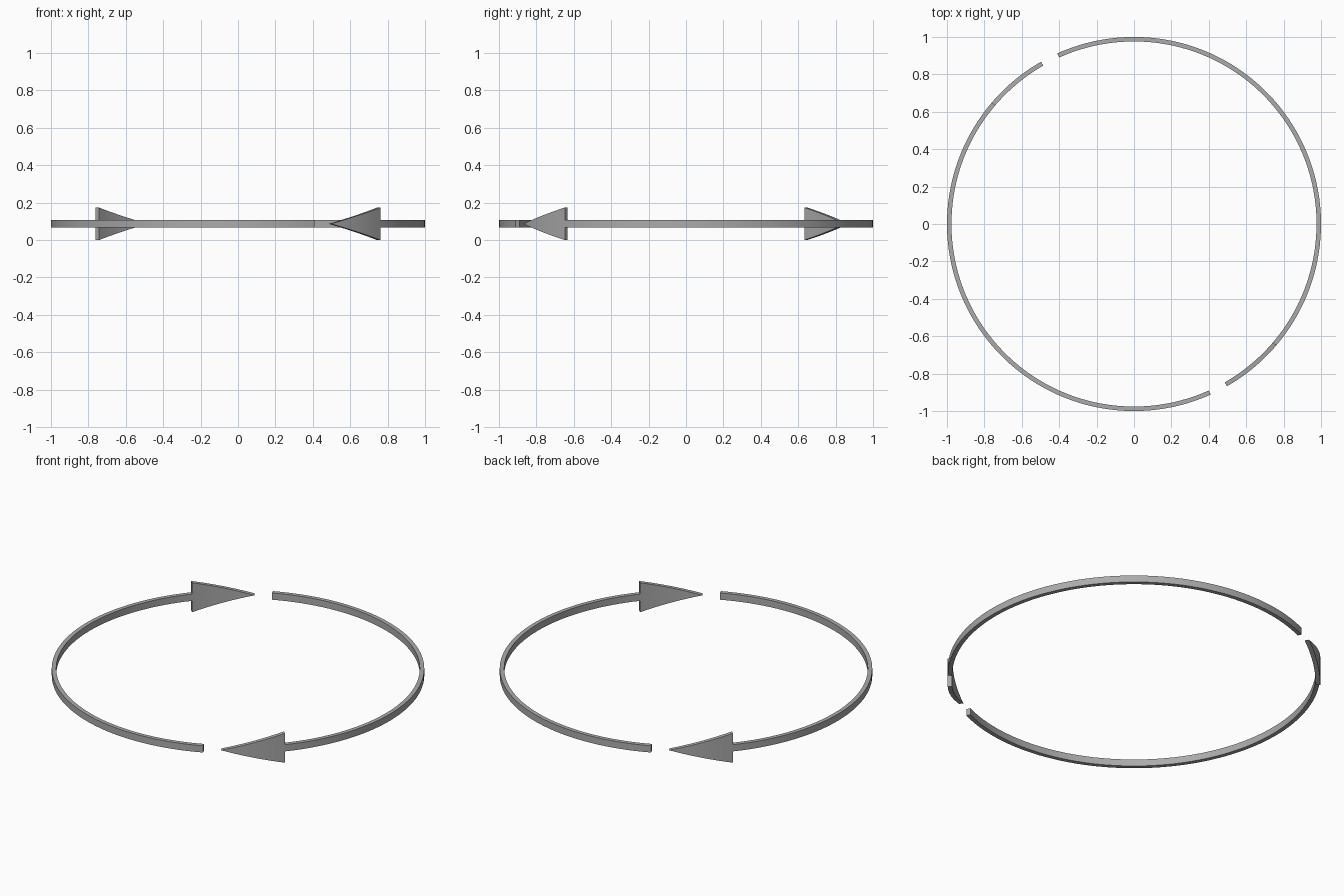
import bpy, bmesh
from math import cos, sin, radians

if "Cube" in bpy.data.objects:
    bpy.data.objects.remove(bpy.data.objects["Cube"])

R_OUT, R_IN = 1.0, 0.976      # curved band radii
ZC = 0.087                    # mid height
SHAFT_H, HEAD_H = 0.02, 0.087 # half heights
BASE, TIP, TAIL = -40.4, -60.2, 114.2

grey = bpy.data.materials.new("dark_grey")
grey.diffuse_color = (0.41, 0.41, 0.41, 1)
grey.use_nodes = True
grey.node_tree.nodes["Principled BSDF"].inputs["Base Color"].default_value = grey.diffuse_color


def curved_bar(name, a0, a1, h0, h1, steps, turn, cap_start=True):
    """Sweep a rectangular section round the circle, half height going h0 to h1."""
    bm = bmesh.new()
    rings = []
    for i in range(steps + 1):
        t = i / steps
        a = radians(a0 + (a1 - a0) * t + turn)
        h = h0 + (h1 - h0) * t
        rings.append([bm.verts.new((r * cos(a), r * sin(a), ZC + s * h))
                      for r, s in ((R_IN, -1), (R_OUT, -1), (R_OUT, 1), (R_IN, 1))])
    for p, q in zip(rings, rings[1:]):
        for k in range(4):
            n = (k + 1) % 4
            bm.faces.new((p[k], p[n], q[n], q[k]))
    if cap_start:
        bm.faces.new(rings[0])
    if h1 > 0:
        bm.faces.new(rings[-1])
    # merge the pointed tip into a single edge
    bmesh.ops.remove_doubles(bm, verts=bm.verts, dist=1e-5)
    bmesh.ops.recalc_face_normals(bm, faces=bm.faces)
    for f in bm.faces:
        f.smooth = True
    me = bpy.data.meshes.new(name)
    bm.to_mesh(me)
    bm.free()
    me.set_sharp_from_angle(angle=radians(30))
    me.materials.append(grey)
    ob = bpy.data.objects.new(name, me)
    bpy.context.collection.objects.link(ob)


# Two identical curved arrows, half a turn apart
for label, turn in (("front", 0), ("back", 180)):
    curved_bar(f"{label}_arrow_shaft", BASE, TAIL, SHAFT_H, SHAFT_H, 64, turn, cap_start=False)
    curved_bar(f"{label}_arrow_head", BASE, TIP, HEAD_H, 0.0, 10, turn)
